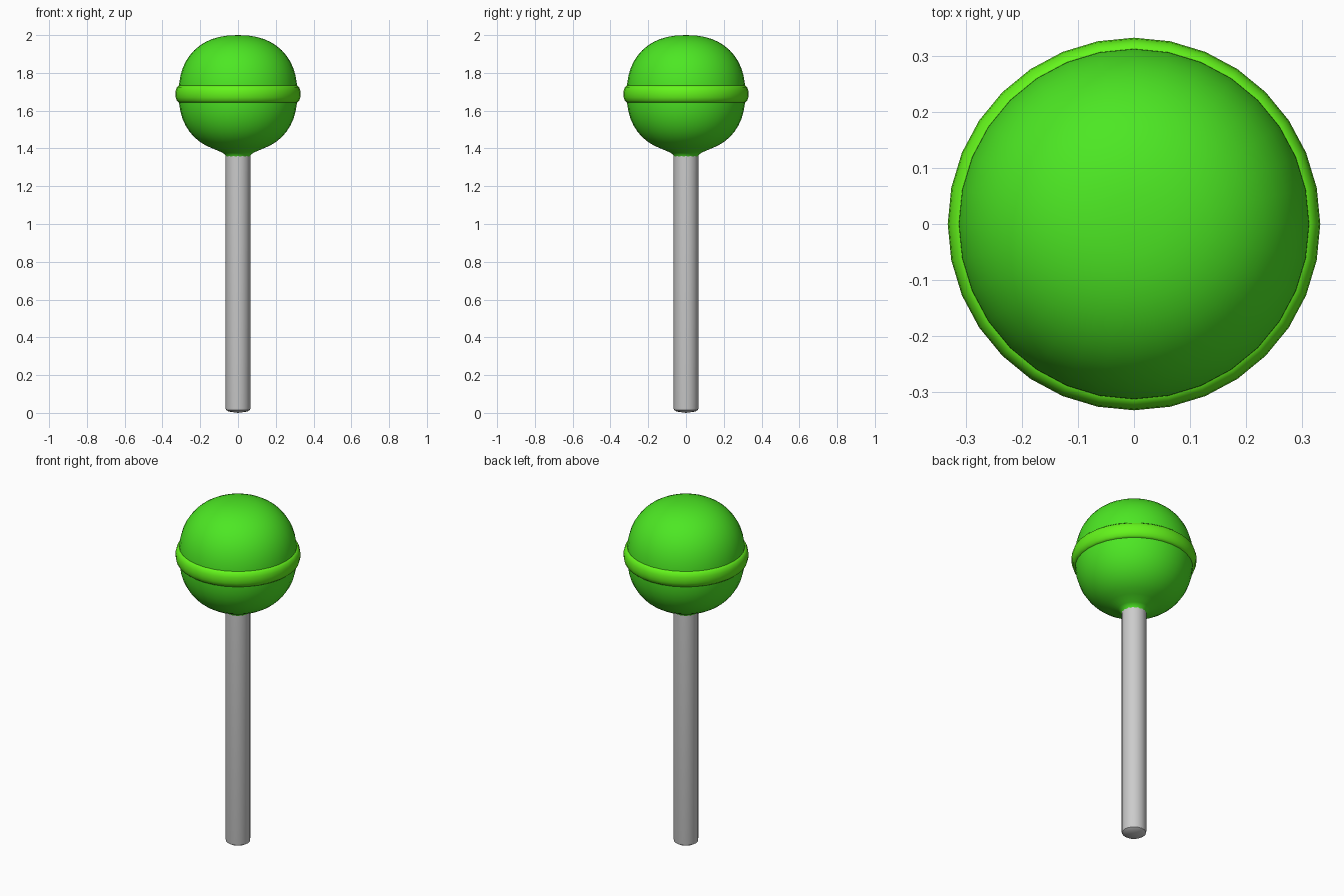
import bpy, bmesh
from math import sin, cos, pi, radians

if "Cube" in bpy.data.objects:
    bpy.data.objects.remove(bpy.data.objects["Cube"])


def lathe(name, profile, sides, color=None, closed=False, sharp=40):
    """Revolve (radius, z) points around z; points at radius 0 become poles."""
    bm = bmesh.new()
    rings = []
    for r, z in profile:
        if r < 1e-6:
            rings.append([bm.verts.new((0, 0, z))] * sides)
        else:
            rings.append([bm.verts.new((r * cos(2 * pi * i / sides),
                                        r * sin(2 * pi * i / sides), z))
                          for i in range(sides)])
    pairs = list(zip(rings, rings[1:]))
    if closed:
        pairs.append((rings[-1], rings[0]))
    for a, b in pairs:
        for i in range(sides):
            j = (i + 1) % sides
            bm.faces.new(list(dict.fromkeys((a[i], a[j], b[j], b[i]))))
    bmesh.ops.recalc_face_normals(bm, faces=bm.faces[:])
    mesh = bpy.data.meshes.new(name)
    bm.to_mesh(mesh)
    bm.free()
    obj = bpy.data.objects.new(name, mesh)
    bpy.context.collection.objects.link(obj)
    if color:
        mat = bpy.data.materials.new(name + "_material")
        mat.diffuse_color = (*color, 1)
        mat.use_nodes = True
        mat.node_tree.nodes["Principled BSDF"].inputs["Base Color"].default_value = mat.diffuse_color
        mesh.materials.append(mat)
    bpy.ops.object.select_all(action='DESELECT')
    obj.select_set(True)
    bpy.context.view_layer.objects.active = obj
    bpy.ops.object.shade_smooth_by_angle(angle=radians(sharp))
    return obj


# Candy ball: slightly squared sphere with a small collar onto the stick
R, CZ, power = 0.314, 1.69, 2 / 2.3
ball = [(0.064, 1.355), (0.069, 1.368), (0.085, 1.379)]
steps = 24
for i in range(steps + 1):
    a = -pi / 2 + pi * i / steps
    r = R * max(cos(a), 0) ** power
    z = CZ + 0.31 * abs(sin(a)) ** power * (1 if a > 0 else -1)
    if i == steps:
        r = 0
    if a > 0 or r > 0.11:
        ball.append((r, z))
lathe("candy_ball", ball, 32, (0.073, 0.80, 0.017), sharp=60)

# Raised band around the middle
BZ = 1.688
band = [(0.29, BZ - 0.046), (0.313, BZ - 0.045), (0.324, BZ - 0.036),
        (0.33, BZ - 0.018), (0.332, BZ)]
band += [(r, 2 * BZ - z) for r, z in reversed(band[:-1])]
lathe("candy_band", band, 32, (0.125, 0.91, 0.011), closed=True, sharp=60)

# Stick with a slightly eased lower end
stick = [(0, 0), (0.05, 0.007), (0.064, 0.016), (0.066, 0.026),
         (0.066, 1.40), (0, 1.40)]
lathe("stick", stick, 16, sharp=45)
